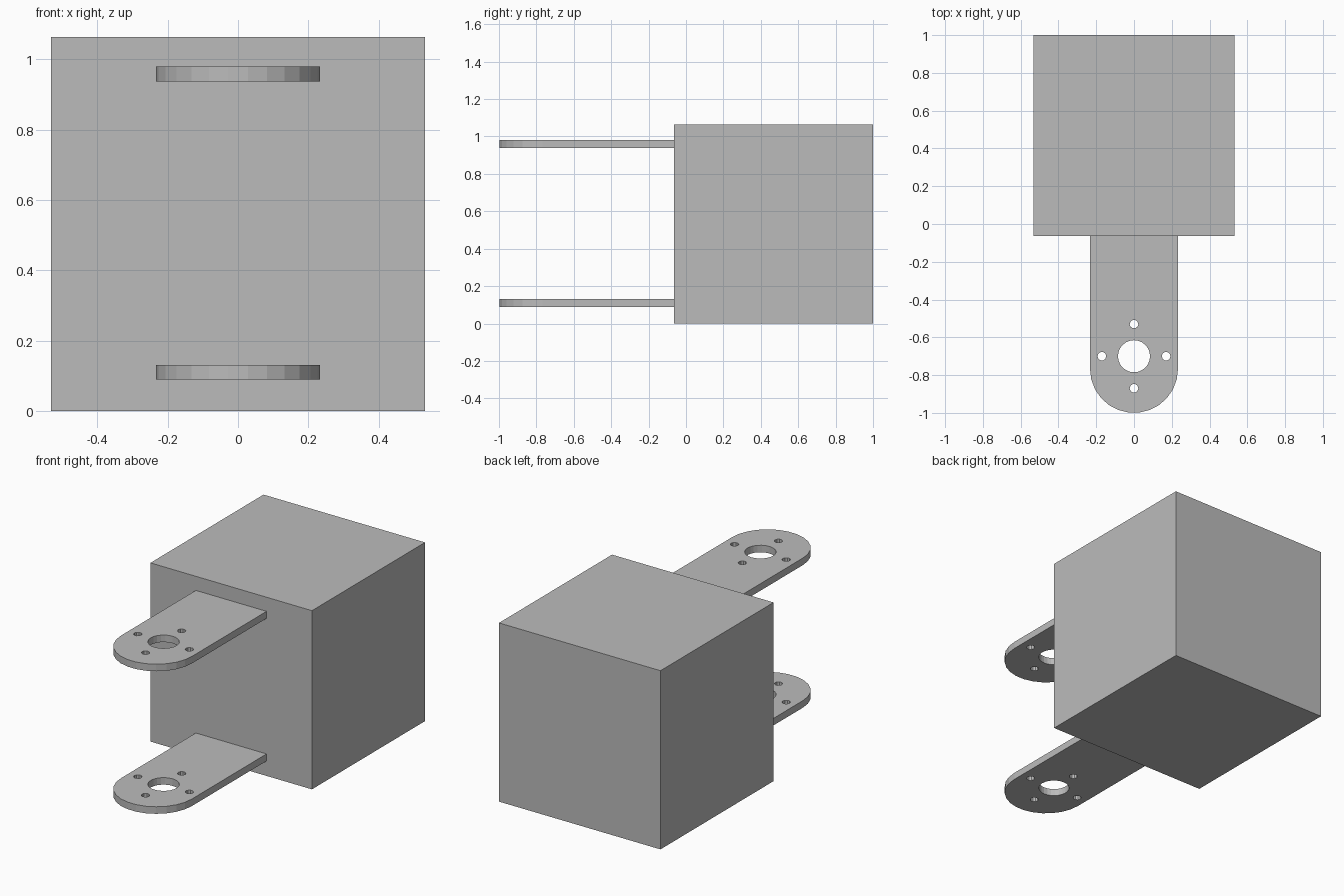
import bpy, bmesh
from math import sin, cos, pi

cube = bpy.data.objects.get("Cube")
if cube:
    bpy.data.objects.remove(cube, do_unlink=True)

GREY = (0.5, 0.5, 0.5, 1)
grey = bpy.data.materials.new("plain grey")
grey.use_nodes = True
grey.diffuse_color = GREY
grey.node_tree.nodes["Principled BSDF"].inputs["Base Color"].default_value = GREY

HALF, FRONT, HEIGHT = 0.532, -0.064, 1.064
ARM_HALF, TIP_Y, HOLE_Y, THICK = 0.233, -0.767, -0.7, 0.042


def add_object(name, bm):
    bmesh.ops.recalc_face_normals(bm, faces=bm.faces)
    mesh = bpy.data.meshes.new(name)
    bm.to_mesh(mesh)
    bm.free()
    mesh.materials.append(grey)
    obj = bpy.data.objects.new(name, mesh)
    bpy.context.collection.objects.link(obj)
    return obj


def arc(x, y, r, n, start=0.0, sweep=2 * pi):
    return [(x + r * cos(start + sweep * i / n), y + r * sin(start + sweep * i / n))
            for i in range(n)]


def add_loop(bm, points, z):
    verts = [bm.verts.new((x, y, z)) for x, y in points]
    return [bm.edges.new((a, b)) for a, b in zip(verts, verts[1:] + verts[:1])]


def add_arm(name, z):
    # Round-ended outline, one large bore and four screw holes
    outline = [(ARM_HALF, FRONT), (-ARM_HALF, FRONT)]
    outline += arc(0, TIP_Y, ARM_HALF, 13, pi, pi) + [(ARM_HALF, TIP_Y)]
    loops = [outline, arc(0, HOLE_Y, 0.085, 24)]
    loops += [arc(x, y, 0.023, 10) for x, y in arc(0, HOLE_Y, 0.17, 4)]
    bm = bmesh.new()
    edges = [e for loop in loops for e in add_loop(bm, loop, z)]
    bmesh.ops.triangle_fill(bm, use_beauty=True, edges=edges, normal=(0, 0, 1))
    # Thicken the plate
    ext = bmesh.ops.extrude_face_region(bm, geom=bm.faces[:], use_keep_orig=True)
    top = [v for v in ext["geom"] if isinstance(v, bmesh.types.BMVert)]
    bmesh.ops.translate(bm, verts=top, vec=(0, 0, THICK))
    return add_object(name, bm)


# Main block
bm = bmesh.new()
bmesh.ops.create_cube(bm, size=1)
bmesh.ops.scale(bm, verts=bm.verts, vec=(2 * HALF, 1 - FRONT, HEIGHT))
bmesh.ops.translate(bm, verts=bm.verts, vec=(0, (1 + FRONT) / 2, HEIGHT / 2))
add_object("main_block", bm)

# Two parallel mounting arms
add_arm("lower_arm", 0.089)
add_arm("upper_arm", 0.938)
